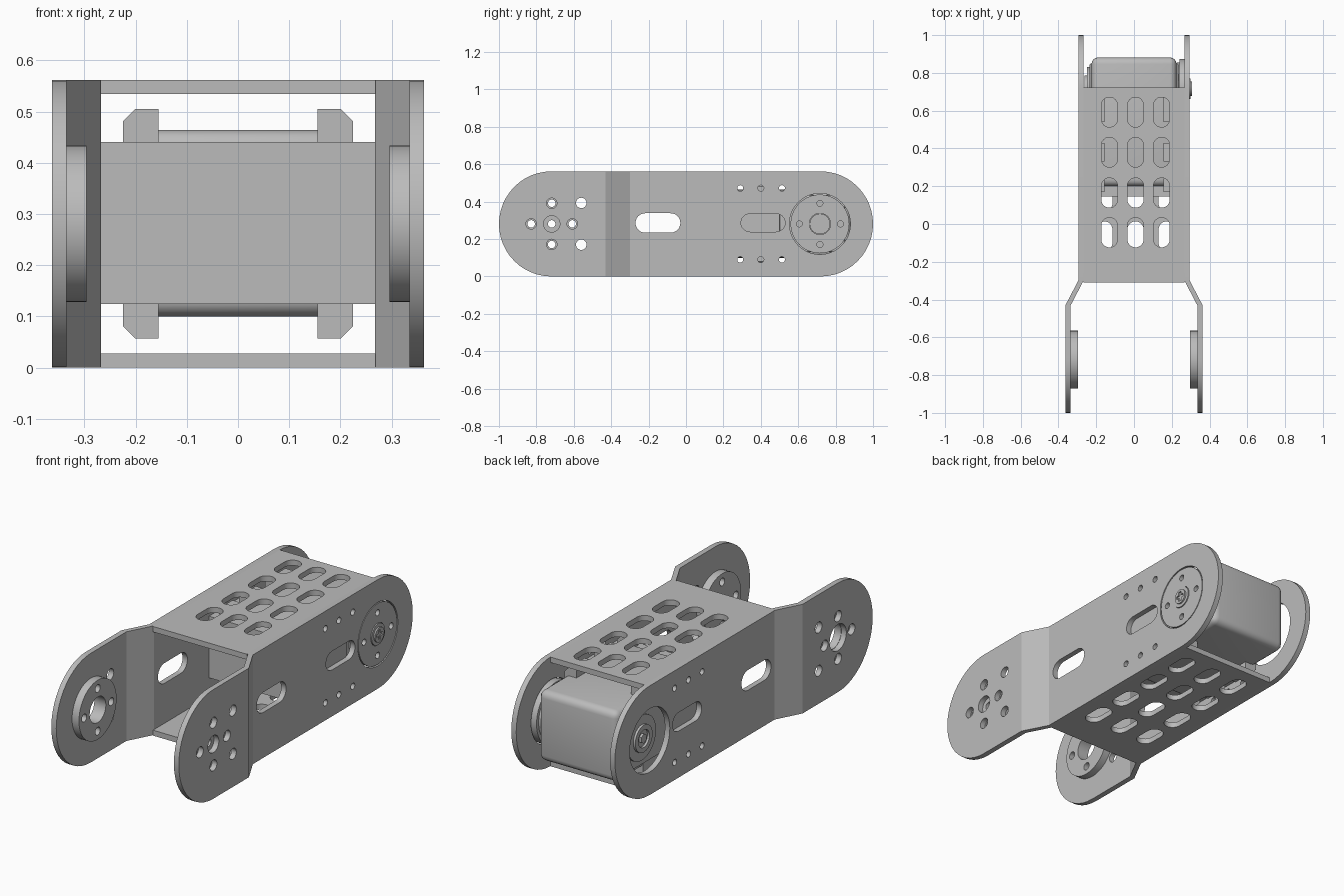
import bpy, bmesh, math
from mathutils import Matrix

if "Cube" in bpy.data.objects:
    bpy.data.objects.remove(bpy.data.objects["Cube"], do_unlink=True)

grey = bpy.data.materials.new("plain_grey")
grey.use_nodes = True
grey.diffuse_color = (0.5, 0.5, 0.5, 1)
grey.node_tree.nodes["Principled BSDF"].inputs["Base Color"].default_value = (0.5, 0.5, 0.5, 1)

# Maps a flat (u, v) drawing to (y, z), with its thickness along x
SIDEWAYS = Matrix(((0, 0, 1, 0), (1, 0, 0, 0), (0, 1, 0, 0), (0, 0, 0, 1)))
MID = 0.281          # height of both pivot axes
FRONT, REAR = -0.718, 0.716
T = 0.028            # sheet thickness


def slot(u, v, r, half=0.0, along_v=False, n=12):
    """Rounded slot outline; a circle when half is zero."""
    pts = []
    for side in (1, -1):
        for i in range(n + (1 if half else 0)):
            a = math.pi * (i / n - 0.5) + (0 if side > 0 else math.pi)
            p, q = r * math.cos(a) + side * half, r * math.sin(a)
            pts.append((u - q, v + p) if along_v else (u + p, v + q))
    return pts


def box(u0, u1, v0, v1):
    return [(u0, v0), (u1, v0), (u1, v1), (u0, v1)]


def finish(name, mesh):
    ob = bpy.data.objects.new(name, mesh)
    bpy.context.collection.objects.link(ob)
    mesh.materials.clear()
    mesh.materials.append(grey)
    bpy.ops.object.select_all(action="DESELECT")
    ob.select_set(True)
    bpy.context.view_layer.objects.active = ob
    bpy.ops.object.shade_smooth_by_angle(angle=math.radians(22))
    return ob


def plate(name, loops, w0, w1, sideways=True, bend=0):
    """Extruded outline with holes, spanning w0 to w1 across its thickness."""
    cu = bpy.data.curves.new(name, "CURVE")
    cu.dimensions = "2D"
    cu.fill_mode = "BOTH"
    cu.extrude = abs(w1 - w0) / 2
    for pts in loops:
        sp = cu.splines.new("POLY")
        sp.points.add(len(pts) - 1)
        for p, (u, v) in zip(sp.points, pts):
            p.co = (u, v, 0, 1)
        sp.use_cyclic_u = True
    tmp = bpy.data.objects.new(name + "_outline", cu)
    bpy.context.collection.objects.link(tmp)
    bpy.context.view_layer.update()
    mesh = bpy.data.meshes.new_from_object(
        tmp.evaluated_get(bpy.context.evaluated_depsgraph_get()))
    bpy.data.objects.remove(tmp, do_unlink=True)
    bpy.data.curves.remove(cu)
    mesh.name = name

    bm = bmesh.new()
    bm.from_mesh(mesh)
    bmesh.ops.remove_doubles(bm, verts=bm.verts, dist=1e-5)
    bmesh.ops.translate(bm, verts=bm.verts, vec=(0, 0, (w0 + w1) / 2))
    if sideways:
        bmesh.ops.transform(bm, matrix=SIDEWAYS, verts=bm.verts)
    if bend:
        # Two fold lines, then the front arm steps outwards
        for y in (-0.43, -0.30):
            bmesh.ops.bisect_plane(bm, geom=bm.verts[:] + bm.edges[:] + bm.faces[:],
                                   plane_co=(0, y, 0), plane_no=(0, 1, 0))
        for v in bm.verts:
            v.co.x += bend * 0.068 * min(1, max(0, (-0.30 - v.co.y) / 0.13))
    bmesh.ops.recalc_face_normals(bm, faces=bm.faces)
    bm.to_mesh(mesh)
    bm.free()
    return finish(name, mesh)


def block(name, x, y, z, bevel=0.0, segments=1):
    bm = bmesh.new()
    bmesh.ops.create_cube(bm, size=1)
    for v in bm.verts:
        v.co = [lo if c < 0 else hi for c, (lo, hi) in zip(v.co, (x, y, z))]
    if bevel:
        bmesh.ops.bevel(bm, geom=bm.edges[:], offset=bevel, segments=segments,
                        profile=0.5, affect="EDGES")
    mesh = bpy.data.meshes.new(name)
    bm.to_mesh(mesh)
    bm.free()
    return finish(name, mesh)


def ring_of_holes(y, r, reach=0.11):
    return [slot(y + dy * reach, MID + dz * reach, r)
            for dy, dz in ((1, 0), (-1, 0), (0, 1), (0, -1))]


# Side plates with slots, bolt holes and pivot openings
for side, label in ((1, "left"), (-1, "right")):
    loops = [slot(0, MID, MID, 1 - MID, n=24),
             slot(-0.15, 0.286, 0.052, 0.068),
             slot(0.412, 0.287, 0.048, 0.07),
             slot(REAR, MID, 0.163, n=24),
             slot(FRONT, MID, 0.044 if side > 0 else 0.068)]
    loops += ring_of_holes(FRONT, 0.028)
    loops += [slot(-0.56, z, 0.028) for z in (0.17, 0.393)]
    loops += [slot(y, z, 0.016) for y in (0.29, 0.4, 0.513) for z in (0.09, 0.472)]
    plate(label + "_side_plate", loops, side * 0.267, side * 0.295, bend=side)

    # Pivot discs on the inside of the front arms
    disc = [slot(FRONT, MID, 0.153, n=24), slot(FRONT, MID, 0.02 if side > 0 else 0.066)]
    plate(label + "_front_disc", disc + ring_of_holes(FRONT, 0.02),
          side * 0.296, side * 0.335)

# Top and bottom sheets with rows of slots
for label, z, spread, shift in (("top", 0.534, 0.138, 0), ("bottom", 0, 0.165, -0.02)):
    loops = [box(-0.268, 0.268, -0.31, 0.722)]
    loops += [slot(i * spread + 0.008, y + shift, 0.043, 0.036, True)
              for i in (-1, 0, 1) for y in (-0.045, 0.165, 0.38, 0.592)]
    plate(label + "_sheet", loops, z, z + T, sideways=False)

# Motor housing
block("motor_body", (-0.225, 0.225), (0.2, 0.882), (0.1, 0.464), 0.035, 4)
block("motor_front_block", (-0.267, 0.267), (0.145, 0.5), (0.124, 0.441))
block("motor_side_caps", (-0.236, 0.236), (0.5, 0.85), (0.13, 0.435), 0.01, 2)

# Chamfered mounting lugs above and below the motor
for sx, lr in ((1, "left"), (-1, "right")):
    for sz, tb in ((1, "top"), (-1, "bottom")):
        for k, (y0, y1) in enumerate(((0.17, 0.24), (0.33, 0.43), (0.54, 0.67))):
            bm = bmesh.new()
            profile = ((0.155, 0.15), (0.155, 0.224), (0.2, 0.224), (0.224, 0.2), (0.224, 0.15))
            face = bm.faces.new([bm.verts.new((sx * x, y0, MID + sz * h)) for x, h in profile])
            out = bmesh.ops.extrude_face_region(bm, geom=[face])["geom"]
            bmesh.ops.translate(bm, vec=(0, y1 - y0, 0),
                                verts=[g for g in out if isinstance(g, bmesh.types.BMVert)])
            bmesh.ops.recalc_face_normals(bm, faces=bm.faces)
            mesh = bpy.data.meshes.new("lug")
            bm.to_mesh(mesh)
            bm.free()
            finish(f"{tb}_{lr}_lug_{k + 1}", mesh)

# Output horn and its cross-head screw
plate("output_horn", [slot(REAR, MID, 0.157, n=24), slot(REAR, MID, 0.057)]
      + ring_of_holes(REAR, 0.016), 0.24, 0.294)
plate("output_horn_back", [slot(REAR, MID, 0.14, n=24)], 0.225, 0.262)
plate("screw_washer", [slot(REAR, MID, 0.055)], 0.25, 0.298)
a, b = 0.008, 0.026
cross = []
for i in range(4):
    c, s = math.cos(i * math.pi / 2), math.sin(i * math.pi / 2)
    cross += [(REAR + c * p - s * q, MID + s * p + c * q) for p, q in ((b, -a), (b, a), (a, a))]
plate("screw_head", [slot(REAR, MID, 0.038), cross], 0.29, 0.306)

# Idler boss on the opposite side
plate("idler_disc", [slot(REAR, MID, 0.115, n=24)], -0.25, -0.225)
plate("idler_ring", [slot(REAR, MID, 0.07), slot(REAR, MID, 0.045)], -0.262, -0.249)
plate("idler_pin", [slot(REAR, MID, 0.025, n=3)], -0.262, -0.249)
